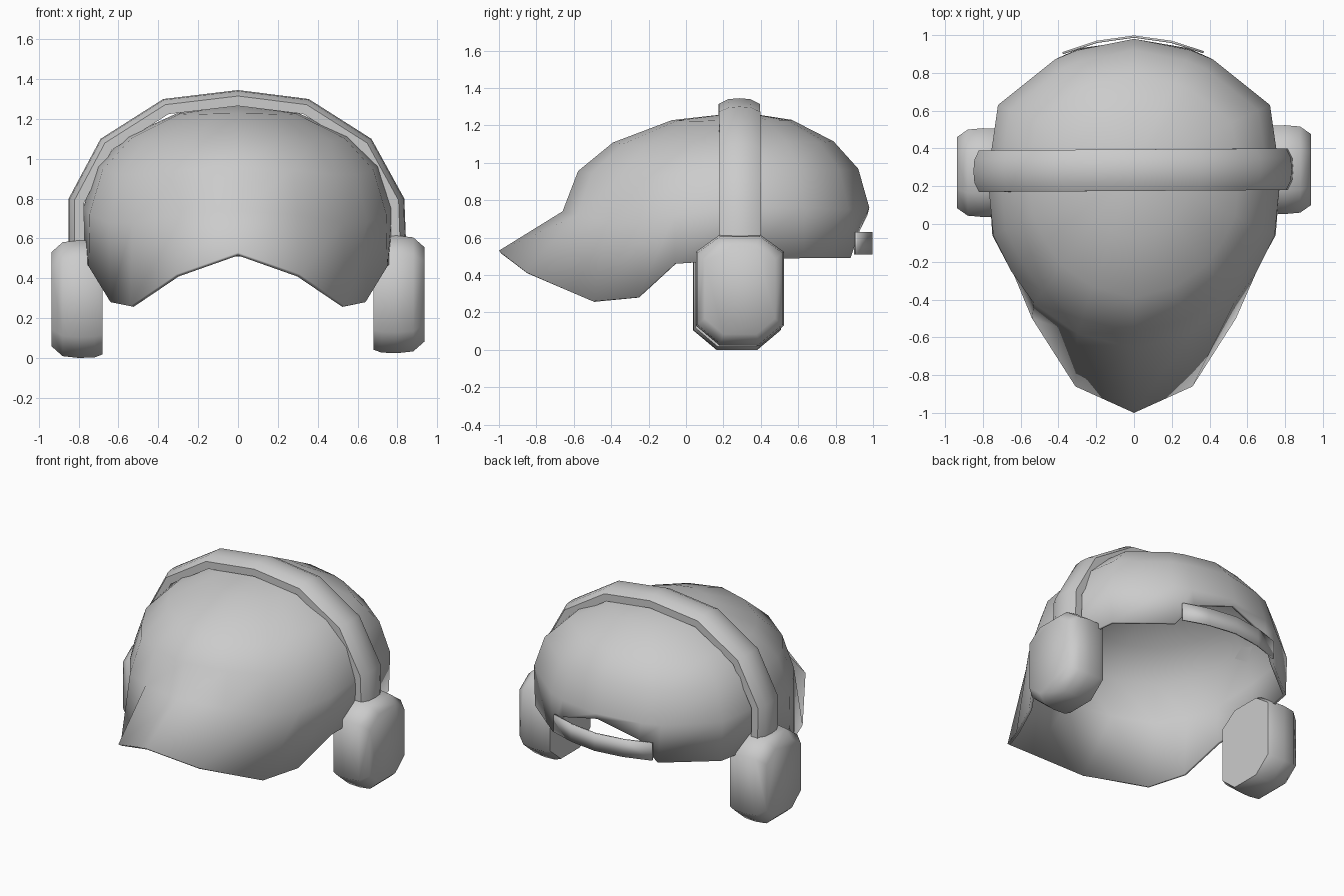
import bpy, bmesh, math
from mathutils import Vector

cube = bpy.data.objects.get("Cube")
if cube:
    bpy.data.objects.remove(cube, do_unlink=True)

grey = bpy.data.materials.new("light grey")
grey.use_nodes = True
grey.diffuse_color = (0.6, 0.6, 0.6, 1)
grey.node_tree.nodes["Principled BSDF"].inputs["Base Color"].default_value = (0.6, 0.6, 0.6, 1)


def loft(name, rows, closed=False, caps=False, apex=None, thickness=0, sharp=50):
    """Skin a list of point rows; optionally close rings, cap ends, join to an apex."""
    bm = bmesh.new()
    grid = [[bm.verts.new(p) for p in row] for row in rows]
    n = len(rows[0])
    span = range(n if closed else n - 1)
    for a, b in zip(grid, grid[1:]):
        for i in span:
            j = (i + 1) % n
            bm.faces.new((a[i], a[j], b[j], b[i]))
    if apex:
        top = bm.verts.new(apex)
        for i in span:
            bm.faces.new((grid[-1][i], grid[-1][(i + 1) % n], top))
    if caps:
        bm.faces.new(grid[0])
        bm.faces.new(grid[-1])
    bmesh.ops.recalc_face_normals(bm, faces=bm.faces)
    mesh = bpy.data.meshes.new(name)
    bm.to_mesh(mesh)
    bm.free()
    obj = bpy.data.objects.new(name, mesh)
    bpy.context.collection.objects.link(obj)
    mesh.materials.append(grey)
    if thickness:
        mod = obj.modifiers.new("thickness", 'SOLIDIFY')
        mod.thickness = thickness
        mod.offset = -1
    bpy.ops.object.select_all(action='DESELECT')
    obj.select_set(True)
    bpy.context.view_layer.objects.active = obj
    bpy.ops.object.shade_smooth_by_angle(angle=math.radians(sharp))
    return obj


def mirrored(half):
    """Half outline from front centre to back centre, completed to a ring."""
    return [Vector(p) for p in half] + [Vector((-x, y, z)) for x, y, z in half[-2:0:-1]]


# Cap: brim edge and rear opening, then the widest ring, then an elliptical dome
rim = mirrored([(0, -1, .53), (.31, -.86, .42), (.54, -.5, .26), (.64, -.26, .28),
                (.75, -.06, .46), (.77, .25, .48), (.71, .63, .49), (.4, .88, .49),
                (.29, .93, .64), (0, .97, .72)])
waist = mirrored([(0, -.66, .74), (.3, -.58, .72), (.53, -.42, .68), (.65, -.25, .68),
                  (.745, -.06, .72), (.775, .25, .76), (.72, .63, .76), (.42, .87, .75),
                  (.3, .92, .75), (0, .98, .76)])
apex = Vector((0, .3, 1.27))
rows = [rim, waist]
for degrees in (24, 44, 67):
    t = math.radians(degrees)
    rows.append([Vector((apex.x + (p.x - apex.x) * math.cos(t),
                         apex.y + (p.y - apex.y) * math.cos(t),
                         p.z + (apex.z - p.z) * math.sin(t))) for p in waist])
loft("cap", rows, closed=True, apex=apex, thickness=0.02)

# Adjuster strap across the rear opening
arc = [(-.38, .91), (-.2, .97), (0, .998), (.2, .97), (.37, .915)]
loft("rear_strap", [[(x, y, z) for x, y in arc] for z in (.51, .63)], thickness=0.012)

# Headband: rounded section swept over the cap
path = [(-.85, .55), (-.85, .8), (-.69, 1.1), (-.375, 1.3), (0, 1.345),
        (.355, 1.3), (.67, 1.1), (.835, .8), (.845, .55)]
section = [(-.11, .08), (-.11, .03), (-.06, .005), (0, 0), (.06, .005), (.11, .03), (.11, .08)]
rows = []
for i, (x, z) in enumerate(path):
    before, after = path[max(i - 1, 0)], path[min(i + 1, len(path) - 1)]
    along = Vector((after[0] - before[0], after[1] - before[1])).normalized()
    inward = Vector((along.y, -along.x))
    rows.append([(x + inward.x * d, .285 + y + .006 * x, z + inward.y * d) for y, d in section])
loft("headband", rows, closed=True, caps=True, sharp=60)

# Ear cups: chamfered octagons, bevelled towards the outside
octagon = [(-.11, .295), (.11, .295), (.235, .205), (.235, -.19),
           (.11, -.295), (-.11, -.295), (-.235, -.19), (-.235, .205)]
for side, name in ((1, "left_ear_cup"), (-1, "right_ear_cup")):
    rows = [[(side * x, .28 + .008 * side + y * s, .307 + .012 * side + z * s) for y, z in octagon]
            for x, s in ((.68, .94), (.72, .99), (.8, 1), (.88, .97), (.937, .8))]
    loft(name, rows, closed=True, caps=True, sharp=65)
